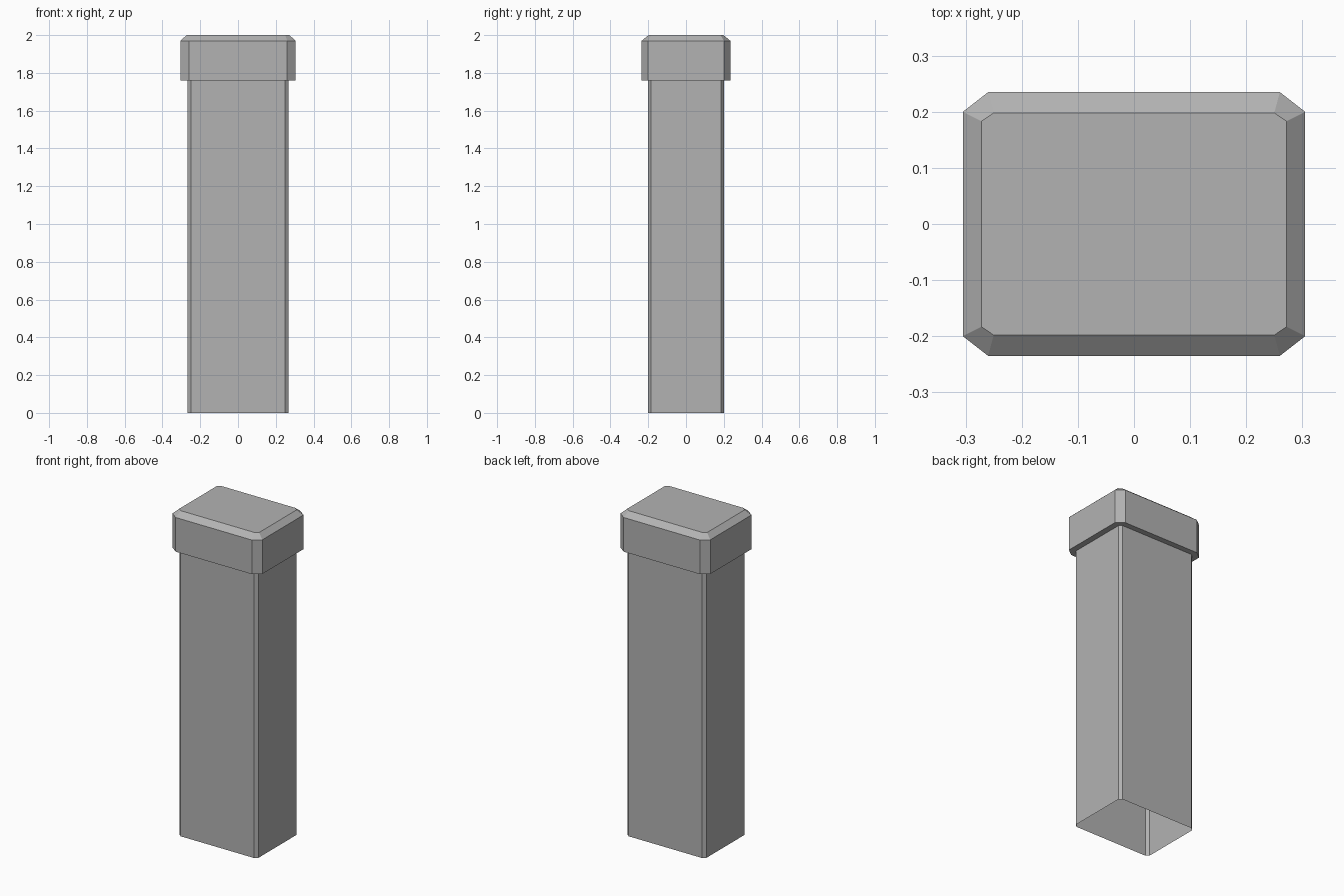
import bpy
import bmesh

# Remove the default cube
cube = bpy.data.objects.get("Cube")
if cube:
    bpy.data.objects.remove(cube, do_unlink=True)

# Plain grey stone
stone = bpy.data.materials.new("grey_stone")
stone.use_nodes = True
grey = (0.45, 0.45, 0.45, 1.0)
stone.diffuse_color = grey
stone.node_tree.nodes["Principled BSDF"].inputs["Base Color"].default_value = grey


def ring(bm, half_x, half_y, cut_x, cut_y, z):
    """Rectangle with clipped corners, counter-clockwise from above."""
    ix, iy = half_x - cut_x, half_y - cut_y
    outline = [(half_x, -iy), (half_x, iy), (ix, half_y), (-ix, half_y),
               (-half_x, iy), (-half_x, -iy), (-ix, -half_y), (ix, -half_y)]
    return [bm.verts.new((x, y, z)) for x, y in outline]


def loft(name, sections, close_top=False):
    """Join the sections upward with flat quads."""
    bm = bmesh.new()
    rings = [ring(bm, *s) for s in sections]
    for low, high in zip(rings, rings[1:]):
        for i in range(len(low)):
            j = (i + 1) % len(low)
            bm.faces.new((low[i], low[j], high[j], high[i]))
    if close_top:
        bm.faces.new(rings[-1])
    mesh = bpy.data.meshes.new(name)
    bm.to_mesh(mesh)
    bm.free()
    mesh.materials.append(stone)
    obj = bpy.data.objects.new(name, mesh)
    bpy.context.collection.objects.link(obj)
    return obj


cap_base = 1.76
shaft_size = (0.268, 0.2, 0.018, 0.015)
cap_size = (0.305, 0.235, 0.045, 0.035)

# Hollow shaft, open at the foot
loft("shaft", [(*shaft_size, 0), (*shaft_size, cap_base)])

# Overhanging cap: underside ledge, sides, bevelled rim and flat top
loft("cap", [(*shaft_size, cap_base), (*cap_size, cap_base),
             (*cap_size, 1.97), (0.272, 0.198, 0.022, 0.015, 2.0)],
     close_top=True)
